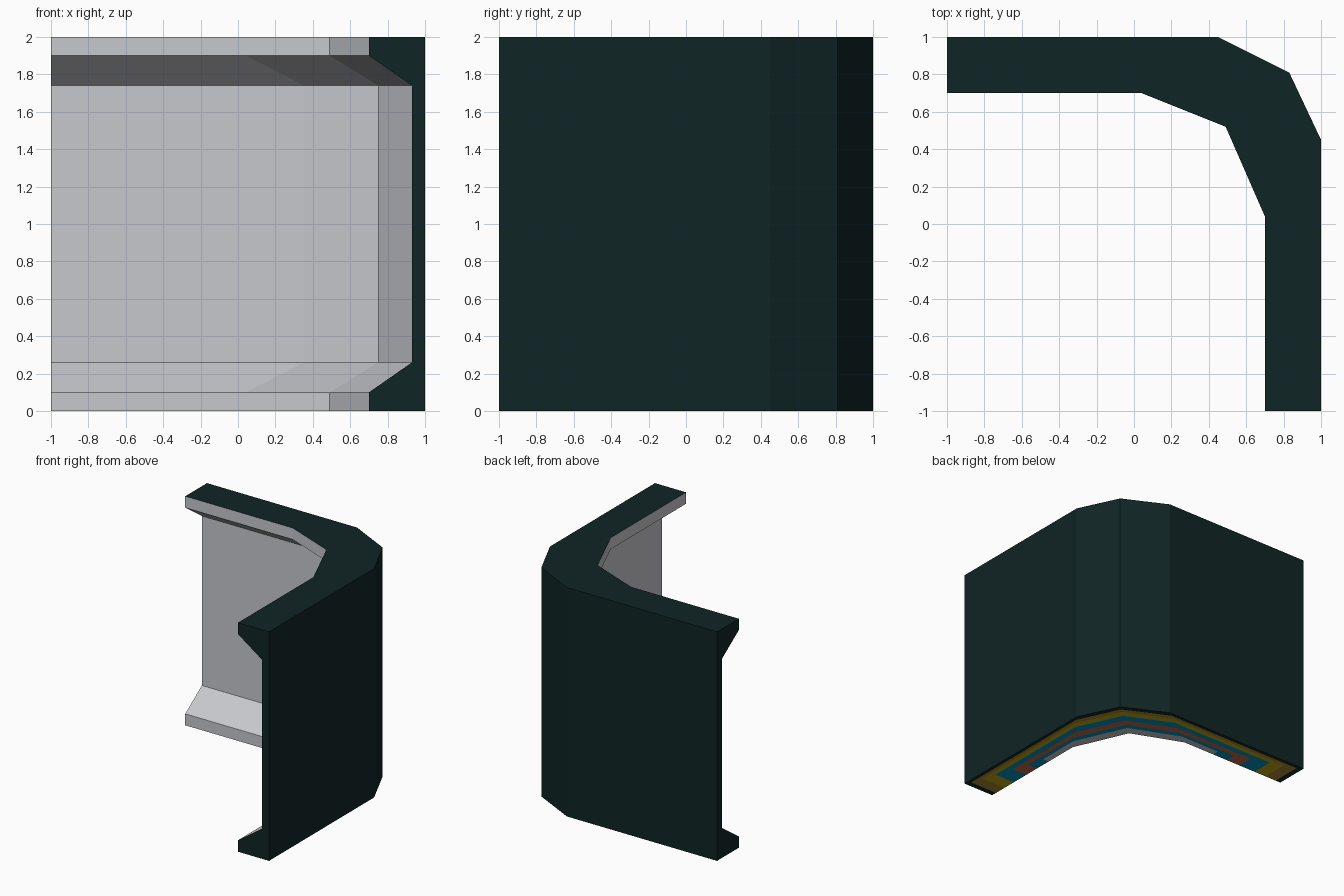
import bpy, bmesh
from mathutils import Vector

if "Cube" in bpy.data.objects:
    bpy.data.objects.remove(bpy.data.objects["Cube"])

# Flat colours
COLOURS = [("dark_teal", (0.005, 0.018, 0.018)),
           ("light_grey", (0.57, 0.58, 0.61)),
           ("brown", (0.40, 0.24, 0.03)),
           ("yellow", (0.52, 0.40, 0.005)),
           ("blue", (0.0, 0.28, 0.50)),
           ("rust", (0.50, 0.14, 0.06))]
DARK, GREY, BROWN, YELLOW, BLUE, RUST = range(6)

# Nested bands on the underside: start across the width, start along the arm, colour
BANDS = [(0.10, 0.05, BROWN), (0.20, 0.16, YELLOW), (0.34, 0.28, BLUE),
         (0.52, 0.44, RUST), (0.68, 0.58, BLUE), (0.80, 0.73, GREY)]
widths = [0.0] + [b[0] for b in BANDS] + [1.0]
levels = [DARK] + [b[2] for b in BANDS]

# Channel profile: (fraction from outer to inner edge, height)
WEB = 0.07 / 0.3
profile = [(w, 0.0) for w in widths]
profile += [(1, 0.1), (WEB, 0.26), (WEB, 1.74), (1, 1.9), (1, 2.0), (0, 2.0)]
n_bottom = len(BANDS) + 1

# Stations along the bent path: (outer point, inner point)
cuts = [-1.0] + [-1 + b[1] for b in BANDS]
stations = [((x, 1), (x, 0.7)) for x in cuts]
stations += [((0.45, 1), (0.04, 0.7)), ((0.83, 0.81), (0.49, 0.52)), ((1, 0.45), (0.7, 0.04))]
stations += [((1, y), (0.7, y)) for y in reversed(cuts)]


def section(bm, outer, inner):
    o, i = Vector(outer), Vector(inner)
    return [bm.verts.new((*o.lerp(i, t), z)) for t, z in profile]


# Sweep the profile round the corner
bm = bmesh.new()
rings = [section(bm, o, i) for o, i in stations]
n, last = len(profile), len(rings) - 1
for s in range(last):
    depth = min(s, last - 1 - s, n_bottom - 1)      # band level set by distance from the ends
    for k in range(n):
        j = (k + 1) % n
        f = bm.faces.new((rings[s][k], rings[s][j], rings[s + 1][j], rings[s + 1][k]))
        if k < n_bottom:
            f.material_index = levels[min(k, depth)]     # underside bands
        elif k < n - 2:
            f.material_index = GREY                      # inner faces
        else:
            f.material_index = DARK                      # top and outer faces
for ring in (rings[0], rings[-1]):
    bm.faces.new(ring).material_index = DARK             # end caps

bmesh.ops.recalc_face_normals(bm, faces=bm.faces)
# Merge coplanar faces of one colour
bmesh.ops.dissolve_limit(bm, angle_limit=0.01, verts=bm.verts, edges=bm.edges,
                         delimit={'MATERIAL'})

mesh = bpy.data.meshes.new("corner_wall")
bm.to_mesh(mesh)
bm.free()
for name, rgb in COLOURS:
    mat = bpy.data.materials.new(name)
    mat.diffuse_color = (*rgb, 1)
    mat.use_nodes = True
    mat.node_tree.nodes["Principled BSDF"].inputs["Base Color"].default_value = mat.diffuse_color
    mesh.materials.append(mat)
wall = bpy.data.objects.new("corner_wall", mesh)
bpy.context.collection.objects.link(wall)
